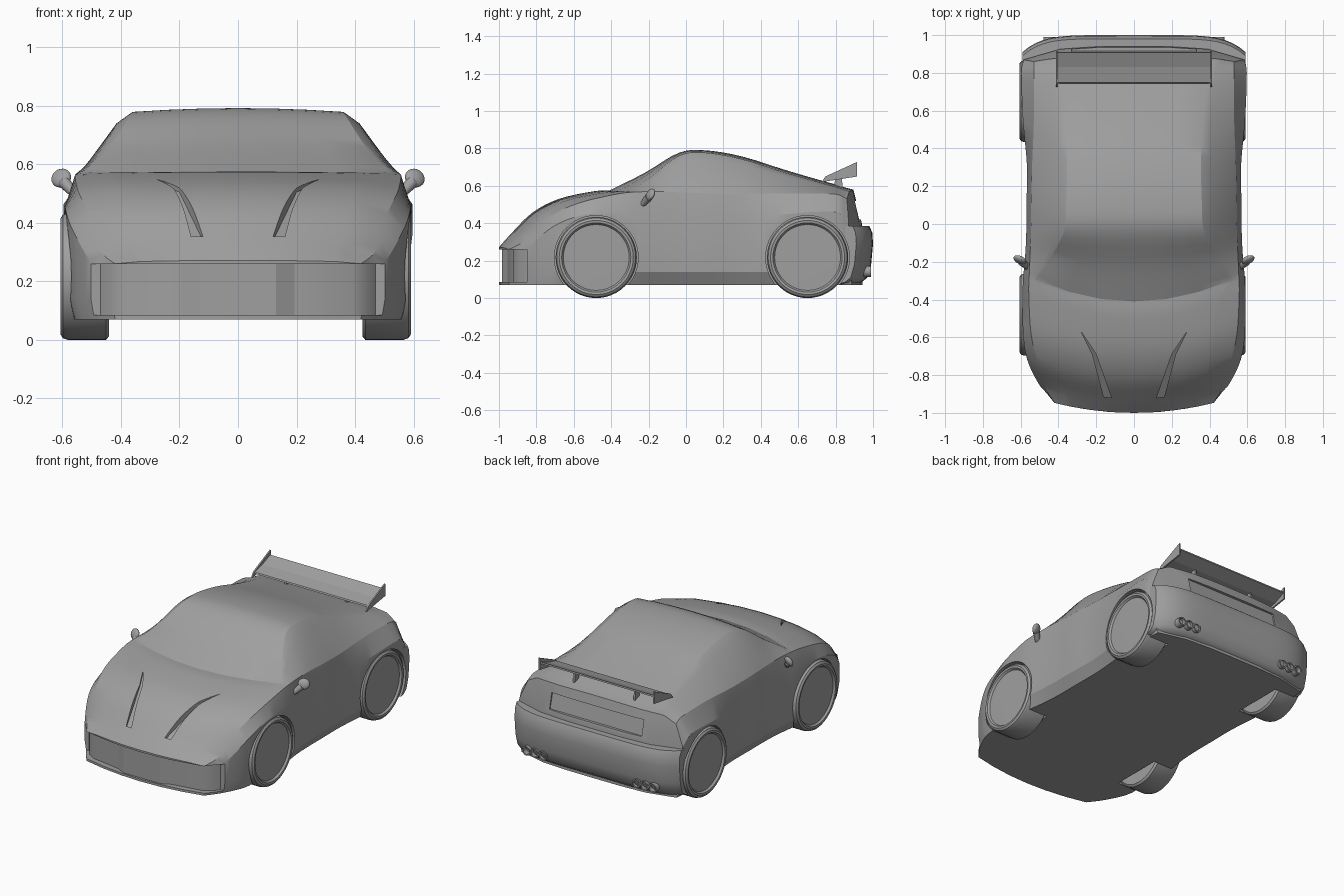
import bpy, bmesh, math
from mathutils import Vector
from mathutils.bvhtree import BVHTree

if "Cube" in bpy.data.objects:
    bpy.data.objects.remove(bpy.data.objects["Cube"])

GREY = (0.35, 0.35, 0.35, 1)
paint = bpy.data.materials.new("plain grey")
paint.use_nodes = True
paint.diffuse_color = GREY
paint.node_tree.nodes["Principled BSDF"].inputs["Base Color"].default_value = GREY


def build(name, verts, faces):
    """Make an object with clean outward normals."""
    bm = bmesh.new()
    vs = [bm.verts.new(v) for v in verts]
    for f in faces:
        bm.faces.new([vs[i] for i in f])
    bmesh.ops.remove_doubles(bm, verts=bm.verts, dist=0.00001)
    bmesh.ops.recalc_face_normals(bm, faces=bm.faces)
    mesh = bpy.data.meshes.new(name)
    bm.to_mesh(mesh)
    bm.free()
    mesh.materials.append(paint)
    ob = bpy.data.objects.new(name, mesh)
    bpy.context.collection.objects.link(ob)
    return ob


def smooth(ob, degrees=30):
    bpy.ops.object.select_all(action="DESELECT")
    ob.select_set(True)
    bpy.context.view_layer.objects.active = ob
    bpy.ops.object.shade_smooth_by_angle(angle=math.radians(degrees))


def strips(rows, ring):
    """Quad indices joining rows of equal length."""
    return [(r * ring + i, r * ring + (i + 1) % ring,
             (r + 1) * ring + (i + 1) % ring, (r + 1) * ring + i)
            for r in range(rows - 1) for i in range(ring)]


def prism(name, low, high):
    """Solid between two matching outlines."""
    n = len(low)
    return build(name, low + high,
                 strips(2, n) + [tuple(range(n)), tuple(range(n, 2 * n))])


def lathe(name, profile, origin, axis, steps=40):
    """Turn (radius, along) points round an axis through origin."""
    turn = Vector(axis).to_track_quat("Z", "Y")
    inner = profile[1:-1]
    verts = [Vector(origin) + turn @ Vector((r * math.cos(math.tau * k / steps),
                                             r * math.sin(math.tau * k / steps), h))
             for r, h in inner for k in range(steps)]
    count = len(verts)
    verts += [Vector(origin) + turn @ Vector((0, 0, profile[e][1])) for e in (0, -1)]
    faces = strips(len(inner), steps)
    for k in range(steps):
        n = (k + 1) % steps
        faces += [(k, n, count), (count - steps + k, count - steps + n, count + 1)]
    return build(name, verts, faces)


def cut(ob, cutter):
    mod = ob.modifiers.new("cut", "BOOLEAN")
    mod.operation = "DIFFERENCE"
    mod.solver = "EXACT"
    mod.object = cutter
    bpy.context.view_layer.objects.active = ob
    bpy.ops.object.modifier_apply(modifier=mod.name)


# Body sections: y, bow, floor width, side width, side height,
# shoulder width and height, roof edge width and height, centre height
NOSE = [
    (-1, .09, .42, .43, .2, .42, .26, .33, .268, .272),
    (-.93, .1, .49, .505, .27, .475, .31, .35, .335, .35),
    (-.82, .1, .55, .567, .38, .51, .43, .38, .45, .458),
    (-.68, .1, .56, .588, .44, .545, .505, .4, .525, .53),
    (-.5, .12, .56, .59, .46, .557, .555, .42, .563, .57),
    (-.41, .13, .55, .585, .455, .555, .567, .52, .572, .575)]
CABIN = [
    NOSE[-1],
    (-.22, .065, .535, .575, .43, .55, .57, .44, .655, .67),
    (-.04, .01, .53, .57, .42, .545, .565, .37, .762, .776),
    (.1, 0, .53, .57, .42, .545, .56, .36, .777, .79),
    (.3, 0, .53, .566, .42, .54, .555, .355, .742, .757),
    (.55, 0, .55, .588, .45, .53, .56, .365, .665, .679),
    (.8, 0, .56, .597, .46, .53, .555, .4, .595, .608),
    (.945, -.055, .555, .585, .4, .53, .53, .45, .57, .58)]
FLOOR = .07


def spline(keys, steps=4):
    """Catmull-Rom rows through the key rows."""
    out = []
    for i in range(len(keys) - 1):
        near = [keys[max(0, min(len(keys) - 1, j))] for j in range(i - 1, i + 3)]
        for s in range(steps):
            t = s / steps
            out.append([q + t * (r - p + t * (2*p - 5*q + 4*r - e + t * (3*(q - r) + e - p))) / 2
                        for p, q, r, e in zip(*near)])
    return out


def place(row, x, z):
    """Bow a section in plan and lean the tail forwards."""
    y, bow = row[:2]
    power = 2 if bow > 0 else 4
    tail = max(0, (y - .8) / .145)
    return (x, y + bow * abs(x / .55) ** power - .25 * tail * max(0, z - .38), z)


THIRDS = [k / 3 for k in range(4)]


def section(row):
    wb, w, zc, ws, zs, wr, zr, zt = row[2:]
    half = [(wb * k, FLOOR) for k in THIRDS]
    half += [(w, .14), (w, zc), (ws, zs)]
    # rounded corner just below the roof edge
    half.append((ws + .8 * (wr - ws) + .08 * (zr - zs), zs + .82 * (zr - zs)))
    half += [(wr * k, zt - (zt - zr) * k * k) for k in reversed(THIRDS)]
    half += [(-x, z) for x, z in reversed(half[1:-1])]
    return [place(row, x, z) for x, z in half]


rows = spline(NOSE) + spline(CABIN) + [CABIN[-1]]
ring = 22
verts = [p for row in rows for p in section(row)]
faces = strips(len(rows), ring)
# Nose and tail faces, with a middle row of points at side height
for row, base in ((rows[0], 0), (rows[-1], (len(rows) - 1) * ring)):
    for s in (1, -1):
        rim = [base + (s * i) % ring for i in range(12)]
        mid = [len(verts) + k for k in range(3)]
        verts += [place(row, s * row[3] * k, row[4]) for k in THIRDS[:3]]
        for i in range(2):
            faces.append((rim[i], rim[i + 1], mid[i + 1], mid[i]))
            faces.append((mid[i], mid[i + 1], rim[10 - i], rim[11 - i]))
        faces.append((rim[2], rim[3], rim[4], rim[5], mid[2]))
        faces.append((mid[2], *rim[5:10]))
body = build("body", verts, faces)
surface = BVHTree.FromPolygons([v.co for v in body.data.vertices],
                               [p.vertices for p in body.data.polygons])


def on_body(x, y, lift):
    hit = surface.ray_cast(Vector((x, y, 2)), Vector((0, 0, -1)))[0]
    return (x, y, hit.z + lift)


# Rear bumper: one curved bar with a rounded profile
PROFILE = [(-.1, .385), (-.02, .385), (-.004, .35), (0, .29),
           (-.01, .18), (-.03, .11), (-.06, .085), (-.1, .075)]
span = [.59 * k / 16 for k in range(-16, 17)]
bar = [(x, 1 + dy - .085 * (x / .585) ** 6, z) for x in span for dy, z in PROFILE]
n = len(PROFILE)
ends = [tuple(range(n)), tuple(range(n * (len(span) - 1), n * len(span)))]
bumper = build("rear_bumper", bar, strips(len(span), n) + ends)

# Cutters: wheel wells, hood vents, front intake, rear panel
cutters = []
for s in (-1, 1):
    for y in (-.48, .65):
        well = lathe("well_cutter", [(0, 0), (.224, 0), (.224, .4), (0, .4)],
                     (s * .42, y, .217), (s, 0, 0), 48)
        cut(bumper, well)
        cutters.append(well)
    vent = [(.28, -.57), (.2, -.69), (.12, -.92), (.16, -.915), (.22, -.69)]
    cutters.append(prism("vent_cutter", [on_body(s * x, y, -.014) for x, y in vent],
                         [on_body(s * x, y, .03) for x, y in vent]))
inner = [(.47, -.85), (.44, -.89), (.39, -.921), (.2, -.953), (0, -.965)]
plan = [(.65, -1.1), (.65, -.85)] + inner
plan += [(-x, y) for x, y in reversed(plan[:-1])]
cutters.append(prism("intake_cutter", [(x, y, .085) for x, y in plan],
                     [(x, y, .26) for x, y in plan]))
panel = [(.917, .42), (.892, .52), (1, .52), (1, .42)]
cutters.append(prism("panel_cutter", [(-.33, y, z) for y, z in panel],
                     [(.33, y, z) for y, z in panel]))
for c in cutters:
    cut(body, c)
    bpy.data.objects.remove(c)
smooth(body, 25)
smooth(bumper, 35)

# Raised centre of the front intake
block = [(-.2, -.95), (-.13, -.985), (.13, -.985), (.2, -.95)]
prism("intake_centre", [(x, y, .085) for x, y in block], [(x, y, .26) for x, y in block])

# Wheels, with a flat disc inside a rounded tyre
TYRE = [(0, 0), (.205, 0), (.217, .01), (.217, .14), (.211, .157), (.198, .166),
        (.185, .164), (.176, .152), (.17, .152), (0, .156)]
for s, side in ((1, "left"), (-1, "right")):
    for y, end in ((-.48, "front"), (.65, "rear")):
        wheel = lathe(f"{end}_{side}_wheel", TYRE, (s * .433 - .008, y, .217), (s, 0, 0), 48)
        smooth(wheel, 35)

    # Door mirror and its stalk
    bm = bmesh.new()
    bmesh.ops.create_icosphere(bm, subdivisions=3, radius=1)
    mesh = bpy.data.meshes.new("mirror")
    bm.to_mesh(mesh)
    bm.free()
    mesh.materials.append(paint)
    mirror = bpy.data.objects.new(f"{side}_mirror", mesh)
    mirror.scale = (.036, .018, .034)
    mirror.location = (s * .604, -.19, .553)
    mirror.rotation_euler = (-.4, 0, s * .45)
    bpy.context.collection.objects.link(mirror)
    smooth(mirror)
    stalk = lathe(f"{side}_mirror_stalk", [(0, 0), (.014, 0), (.022, .07), (0, .07)],
                  (s * .555, -.235, .495), (s * .045, .04, .05), 16)
    smooth(stalk)

    # Row of exhaust pipes
    for x in (.335, .393, .451):
        pipe = lathe(f"{side}_exhaust", [(0, 0), (.029, 0), (.029, .085), (.021, .085), (.021, .05), (0, .05)],
                     (s * x, .905, .142), (0, 1, 0), 24)
        smooth(pipe)

    # Wing end plate and strut
    plate = [(.725, .62), (.745, .65), (.915, .728), (.915, .65)]
    prism(f"{side}_wing_end", [(s * .405, y, z) for y, z in plate],
          [(s * .414, y, z) for y, z in plate])
    strut = [(.79, .59), (.8, .652), (.83, .66), (.84, .58)]
    prism(f"{side}_wing_strut", [(s * .21, y, z) for y, z in strut],
          [(s * .222, y, z) for y, z in strut])

# Rear wing blade
blade = [(.745, .64), (.75, .648), (.83, .668), (.908, .7), (.91, .69), (.83, .655)]
prism("rear_wing", [(-.41, y, z) for y, z in blade], [(.41, y, z) for y, z in blade])
